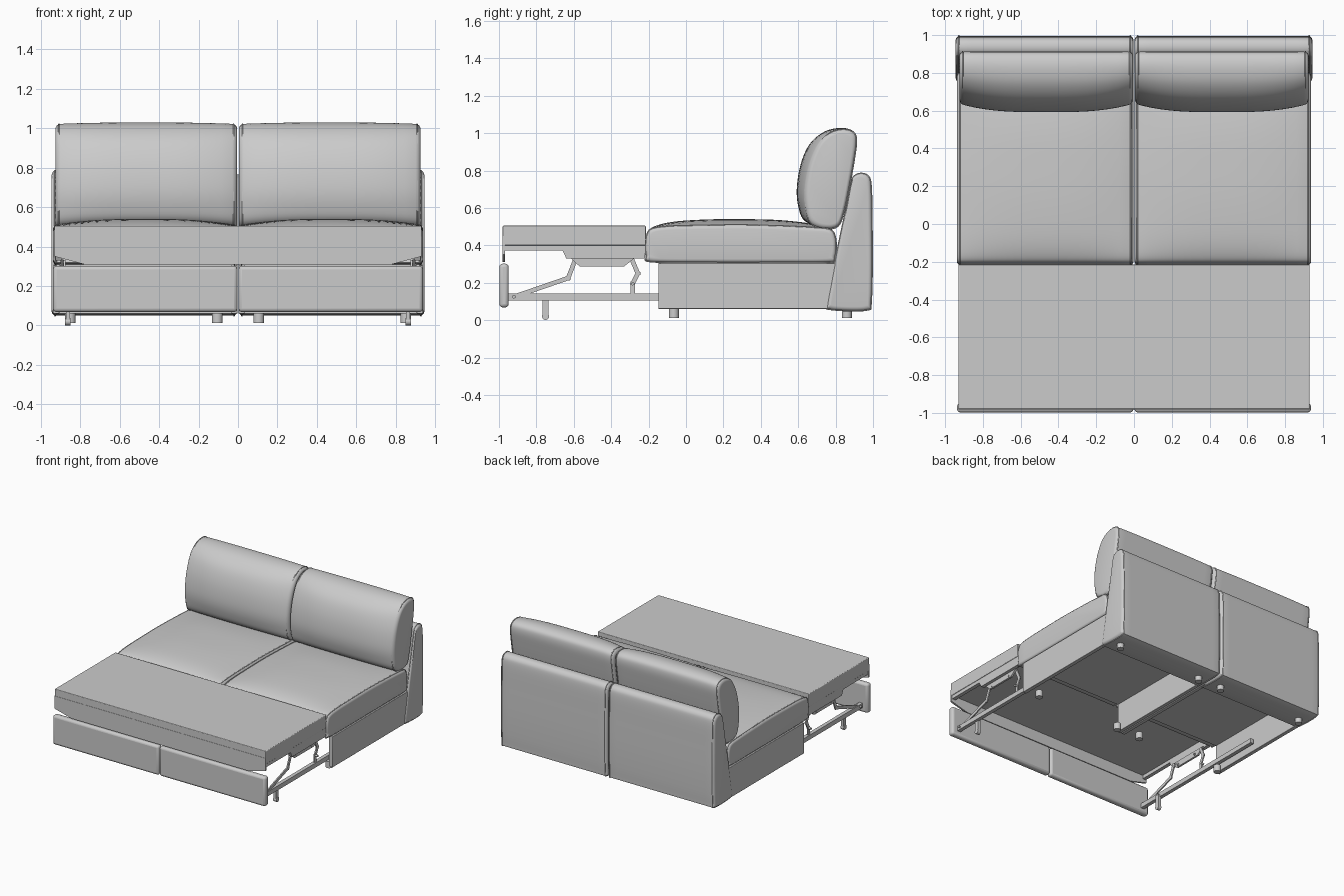
import bpy, bmesh, math
from mathutils import Vector

if "Cube" in bpy.data.objects:
    bpy.data.objects.remove(bpy.data.objects["Cube"])


def finish(name, bm, mirror=True, bevel=0, angle=35):
    bmesh.ops.recalc_face_normals(bm, faces=bm.faces)
    me = bpy.data.meshes.new(name)
    bm.to_mesh(me)
    bm.free()
    ob = bpy.data.objects.new(name, me)
    bpy.context.collection.objects.link(ob)
    if bevel:
        b = ob.modifiers.new("Bevel", 'BEVEL')
        b.width, b.segments, b.limit_method = bevel, 3, 'ANGLE'
    if mirror:
        m = ob.modifiers.new("Mirror", 'MIRROR')
        m.use_mirror_merge = False
    bpy.ops.object.select_all(action='DESELECT')
    ob.select_set(True)
    bpy.context.view_layer.objects.active = ob
    bpy.ops.object.shade_smooth_by_angle(angle=math.radians(angle))
    return ob


def smooth(pts, n=5):
    """Closed Catmull-Rom curve through the y-z points."""
    out, k = [], len(pts)
    for i in range(k):
        a, b, c, d = (Vector(pts[(i + j) % k]) for j in (-1, 0, 1, 2))
        for s in range(n):
            t = s / n
            out.append(0.5 * (2 * b + (c - a) * t + (2 * a - 5 * b + 4 * c - d) * t * t
                              + (3 * b - a - 3 * c + d) * t ** 3))
    return out


def loft(name, section, x0, x1, r=0.02, n=16):
    """Sweep section(u) along x with rounded ends of radius r."""
    quarter = [(r * (1 - math.sin(a)), r * (1 - math.cos(a)))
               for a in (math.pi / 2 * (1 - i / 4) for i in range(5))]
    ins = [(r - q, r - d) for d, q in quarter]
    ins = [(r * (1 - math.cos(math.pi / 8 * i)), r * (1 - math.sin(math.pi / 8 * i))) for i in range(5)]
    st = [(x0 + d, s) for d, s in ins]
    st += [(x0 + r + (x1 - x0 - 2 * r) * i / n, 0) for i in range(1, n)]
    st += [(x1 - d, s) for d, s in reversed(ins)]
    bm = bmesh.new()
    rings = []
    for x, s in st:
        pts = section((x - x0) / (x1 - x0))
        ys, zs = [p[0] for p in pts], [p[1] for p in pts]
        cy, cz = (min(ys) + max(ys)) / 2, (min(zs) + max(zs)) / 2
        fy, fz = 1 - 2 * s / (max(ys) - min(ys)), 1 - 2 * s / (max(zs) - min(zs))
        rings.append([bm.verts.new((x, cy + (y - cy) * fy, cz + (z - cz) * fz)) for y, z in pts])
    k = len(rings[0])
    for a, b in zip(rings, rings[1:]):
        for i in range(k):
            bm.faces.new((a[i], a[(i + 1) % k], b[(i + 1) % k], b[i]))
    bm.faces.new(rings[0])
    bm.faces.new(rings[-1])
    return finish(name, bm)


def plate(name, pts, x0, x1, mirror=True, bevel=0):
    """Extrude a y-z outline from x0 to x1."""
    bm = bmesh.new()
    f = bm.faces.new([bm.verts.new((x0, y, z)) for y, z in pts])
    g = bmesh.ops.extrude_face_region(bm, geom=[f])["geom"]
    bmesh.ops.translate(bm, vec=(x1 - x0, 0, 0), verts=[v for v in g if isinstance(v, bmesh.types.BMVert)])
    return finish(name, bm, mirror, bevel)


def box(name, x0, x1, y0, y1, z0, z1, mirror=True, bevel=0):
    return plate(name, [(y0, z0), (y1, z0), (y1, z1), (y0, z1)], x0, x1, mirror, bevel)


def link(name, p, q, w, x0, x1):
    """Flat bar between two y-z points."""
    p, q = Vector(p), Vector(q)
    d = (q - p).normalized() * w / 2
    s = Vector((-d.y, d.x))
    return plate(name, [p - d - s, q + d - s, q + d + s, p - d + s], x0, x1)


def cylinder(name, loc, r, depth, axis='Z'):
    bm = bmesh.new()
    bmesh.ops.create_cone(bm, cap_ends=True, segments=20, radius1=r, radius2=r, depth=depth)
    if axis == 'X':
        bmesh.ops.transform(bm, matrix=Vector((1, 0, 0)).to_track_quat('Z', 'Y').to_matrix().to_4x4(), verts=bm.verts)
    bmesh.ops.translate(bm, vec=loc, verts=bm.verts)
    return finish(name, bm)


def piping(name, pts, xs, r=0.004):
    """Seam cord along a closed y-z outline, at each x and its mirror."""
    cu = bpy.data.curves.new(name, 'CURVE')
    cu.dimensions, cu.bevel_depth, cu.bevel_resolution = '3D', r, 1
    for x in [s * x for x in xs for s in (1, -1)]:
        sp = cu.splines.new('POLY')
        sp.points.add(len(pts) - 1)
        for c, (y, z) in zip(sp.points, pts):
            c.co = (x, y, z, 1)
        sp.use_cyclic_u = True
    bpy.context.collection.objects.link(bpy.data.objects.new(name, cu))


# seat cushions, crowned in the middle
def seat_section(u):
    c = 0.032 * (1 - abs(2 * u - 1) ** 2.5)
    return smooth([(-0.19, 0.312), (-0.212, 0.34), (-0.218, 0.40), (-0.208, 0.46), (-0.18, 0.49 + c * 0.2),
                   (-0.08, 0.502 + c * 0.7), (0.1, 0.506 + c), (0.3, 0.508 + c), (0.5, 0.503 + c),
                   (0.68, 0.495 + c * 0.6), (0.77, 0.485), (0.797, 0.45), (0.803, 0.39), (0.795, 0.33),
                   (0.77, 0.31), (0.5, 0.308), (0.1, 0.308)])


loft("seat_cushion", seat_section, 0.003, 0.937, 0.02)
piping("seat_piping", seat_section(0), (0.018, 0.922))

# backrest shells
back_pts = smooth([(0.765, 0.058), (0.752, 0.075), (0.775, 0.20), (0.81, 0.38), (0.85, 0.57), (0.885, 0.74),
                   (0.905, 0.775), (0.94, 0.785), (0.975, 0.77), (0.99, 0.72), (0.994, 0.55), (0.996, 0.30),
                   (0.99, 0.09), (0.975, 0.055), (0.87, 0.05)])
loft("backrest", lambda u: back_pts, 0.003, 0.944, 0.022)
piping("backrest_piping", back_pts, (0.02, 0.927))

# back cushions, fuller in the middle than at the ends
end_pts = [(0.665, 0.52), (0.642, 0.60), (0.638, 0.70), (0.662, 0.83), (0.71, 0.94), (0.77, 1.0), (0.84, 1.02),
           (0.895, 1.005), (0.912, 0.96), (0.90, 0.86), (0.875, 0.72), (0.845, 0.58), (0.81, 0.50), (0.73, 0.49)]
mid_pts = [(0.635, 0.53), (0.602, 0.60), (0.592, 0.70), (0.612, 0.83), (0.66, 0.94), (0.74, 1.008), (0.83, 1.028),
           (0.895, 1.01)] + end_pts[8:]


def cushion_section(u):
    t = 1 - abs(2 * u - 1) ** 3
    return smooth([Vector(a).lerp(Vector(b), t) for a, b in zip(end_pts, mid_pts)])


loft("back_cushion", cushion_section, 0.004, 0.925, 0.025)
piping("back_cushion_piping", cushion_section(0), (0.022, 0.907))

# base: hollow frame, open underneath and at the front
box("base_outer_wall", 0.905, 0.937, -0.148, 0.80, 0.06, 0.305, bevel=0.004)
box("base_inner_wall", 0.003, 0.033, -0.148, 0.80, 0.06, 0.305, bevel=0.004)
box("base_deck", 0.02, 0.92, -0.145, 0.80, 0.29, 0.31)

# round feet
for x in (0.105, 0.85):
    for y in (-0.065, 0.86):
        cylinder("foot", (x, y, 0.038), 0.027, 0.052)

# pull-out bed section with its hanging front lip
box("bed_mattress", -0.93, 0.93, -0.98, -0.215, 0.40, 0.505, False, 0.005)
bm = bmesh.new()
lip = bm.faces.new([bm.verts.new((x, -0.982, z)) for x, z in
                    [(-0.78, 0.31), (0.78, 0.31), (0.93, 0.35), (0.93, 0.45), (-0.93, 0.45), (-0.93, 0.35)]])
ext = bmesh.ops.extrude_face_region(bm, geom=[lip])["geom"]
bmesh.ops.translate(bm, vec=(0, 0.015, 0), verts=[v for v in ext if isinstance(v, bmesh.types.BMVert)])
finish("bed_front_lip", bm, False)
plate("bed_side_rail", [(-0.967, 0.372), (-0.66, 0.372), (-0.64, 0.33), (-0.22, 0.33), (-0.22, 0.405),
                        (-0.967, 0.405)], 0.895, 0.925)

# drawer front panels
box("drawer_front", 0.003, 0.937, -0.998, -0.948, 0.068, 0.302, bevel=0.018)

# slide-out mechanism
box("slide_rail", 0.862, 0.892, -0.95, 0.30, 0.106, 0.142)
link("front_link_lower", (-0.92, 0.125), (-0.63, 0.225), 0.024, 0.874, 0.884)
link("front_link_upper", (-0.63, 0.225), (-0.595, 0.315), 0.024, 0.874, 0.884)
link("rear_link_lower", (-0.285, 0.13), (-0.285, 0.195), 0.024, 0.874, 0.884)
link("rear_link_middle", (-0.285, 0.195), (-0.258, 0.25), 0.024, 0.874, 0.884)
link("rear_link_upper", (-0.258, 0.25), (-0.285, 0.315), 0.024, 0.874, 0.884)
plate("lift_bracket", [(-0.62, 0.335), (-0.57, 0.288), (-0.33, 0.288), (-0.27, 0.335)], 0.884, 0.9)
box("support_leg", 0.852, 0.872, -0.768, -0.734, 0.02, 0.125)
cylinder("leg_roller", (0.862, -0.751, 0.02), 0.019, 0.028, 'X')
for y, z in [(-0.92, 0.125), (-0.55, 0.305), (-0.36, 0.305), (-0.285, 0.195)]:
    cylinder("pivot_pin", (0.888, y, z), 0.009, 0.03, 'X')
